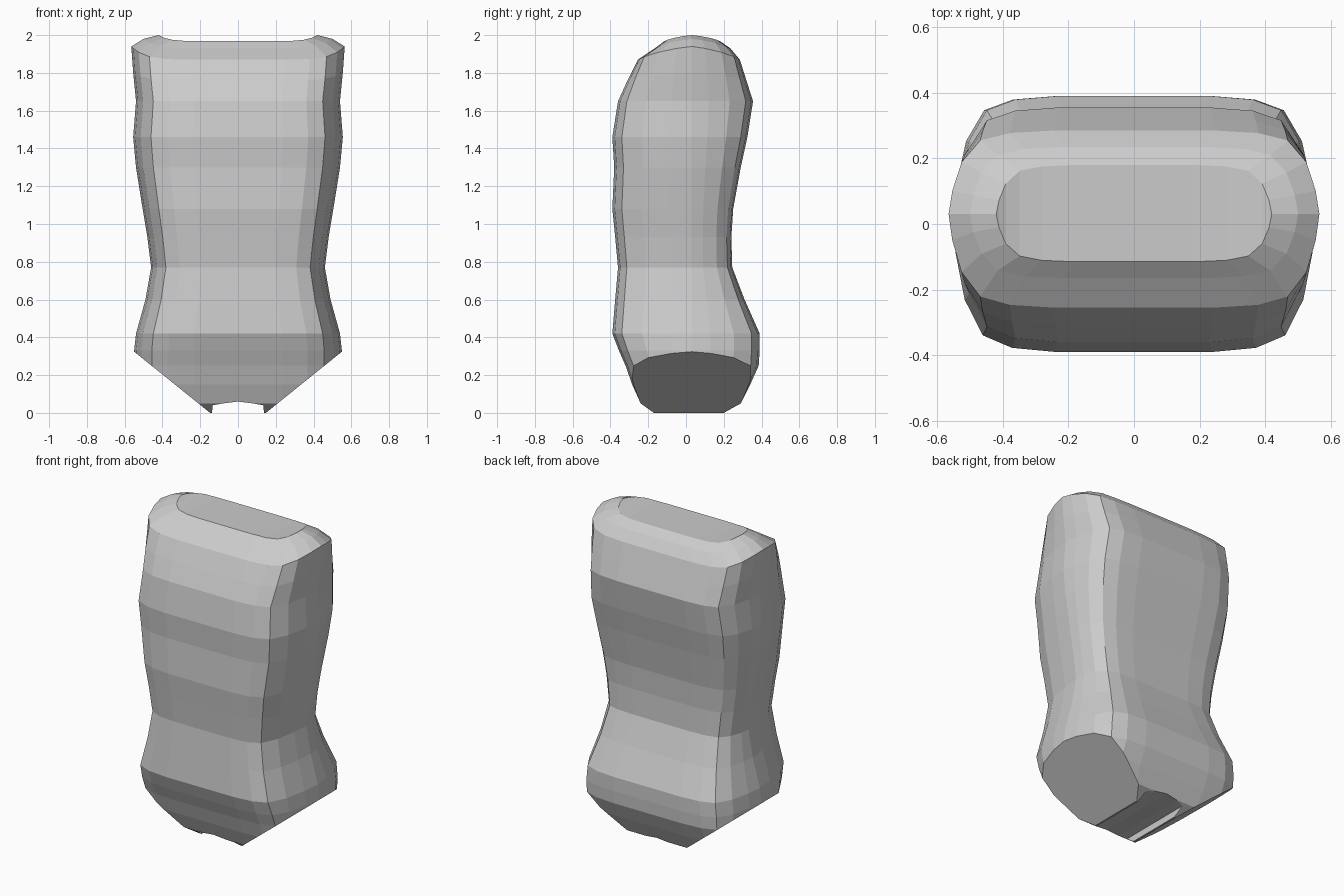
import bpy, bmesh

if "Cube" in bpy.data.objects:
    bpy.data.objects.remove(bpy.data.objects["Cube"])

# Quarter cross-section as fractions of half width and half depth
QUARTER = [(0, 1), (.22, 1), (.43, 1), (.67, .97), (.83, .88), (.93, .62), (.98, .28), (1, 0)]
HALF = [(-u, v) for u, v in reversed(QUARTER[1:])] + QUARTER   # left to right
MID_Y = 0.03

# Body levels, bottom to top: z, half width, front y, back y, lift of the sides
LEVELS = [
    (0.00, .50, -.17, .20, 0),
    (0.05, .53, -.24, .29, 0),
    (0.15, .55, -.285, .34, 0),
    (0.25, .55, -.32, .385, 0),
    (0.33, .55, -.355, .39, 0),
    (0.42, .54, -.39, .39, 0),
    (0.60, .49, -.375, .31, 0),
    (0.77, .46, -.36, .245, 0),
    (0.93, .48, -.375, .24, 0),
    (1.08, .505, -.39, .25, 0),
    (1.30, .54, -.38, .29, 0),
    (1.46, .555, -.39, .325, 0),
    (1.65, .54, -.36, .355, 0),
    (1.76, .555, -.31, .32, .04),
    (1.87, .565, -.255, .285, .07),
    (1.93, .50, -.165, .235, .05),
    (1.968, .42, -.115, .18, .032),
]


def ring(bm, z, w, front, back, lift):
    """One closed loop: front side left to right, then back side right to left."""
    pts = [(u, MID_Y + v * (front - MID_Y)) for u, v in HALF]
    pts += [(u, MID_Y + v * (back - MID_Y)) for u, v in reversed(HALF[1:-1])]
    return [bm.verts.new((u * w, y, z + lift * abs(u) ** 8)) for u, y in pts]


def new_object(name, bm):
    mesh = bpy.data.meshes.new(name)
    bm.to_mesh(mesh)
    bm.free()
    obj = bpy.data.objects.new(name, mesh)
    bpy.context.collection.objects.link(obj)
    return obj


# Torso: loft through the levels
bm = bmesh.new()
rings = [ring(bm, *level) for level in LEVELS]
n = len(rings[0])
for a, b in zip(rings, rings[1:]):
    for i in range(n):
        j = (i + 1) % n
        bm.faces.new((a[i], a[j], b[j], b[i]))
bm.faces.new(rings[0][::-1])

# Neck area: strips between the front and back halves of the last loop
top = rings[-1]
last = len(HALF) - 1
for i in range(last):
    quad = [top[i], top[i + 1], top[(n - i - 1) % n], top[(n - i) % n]]
    bm.faces.new(list(dict.fromkeys(quad)))

# Leg openings: slanted flat cuts, capped
for side in (-1, 1):
    cut = bmesh.ops.bisect_plane(
        bm, geom=bm.verts[:] + bm.edges[:] + bm.faces[:], dist=1e-5,
        plane_co=(side * .545, 0, .32), plane_no=(side * .31, 0, -.385), clear_outer=True)
    edges = [e for e in cut["geom_cut"] if isinstance(e, bmesh.types.BMEdge)]
    bmesh.ops.edgenet_fill(bm, edges=edges)
bmesh.ops.recalc_face_normals(bm, faces=bm.faces[:])
torso = new_object("torso", bm)

# Crotch recess: arched prism cut between the leg openings
bm = bmesh.new()
arch = [(-.14, -.05), (.14, -.05), (.135, .04), (.08, .05), (0, .06), (-.08, .05), (-.135, .04)]
face = bm.faces.new([bm.verts.new((x, -.6, z)) for x, z in arch])
out = bmesh.ops.extrude_face_region(bm, geom=[face])
bmesh.ops.translate(bm, vec=(0, 1.2, 0),
                    verts=[v for v in out["geom"] if isinstance(v, bmesh.types.BMVert)])
bmesh.ops.recalc_face_normals(bm, faces=bm.faces[:])
cutter = new_object("crotch_cutter", bm)
cutter.hide_render = True
cutter.hide_set(True)

mod = torso.modifiers.new("crotch_recess", 'BOOLEAN')
mod.operation = 'DIFFERENCE'
mod.solver = 'EXACT'
mod.object = cutter
